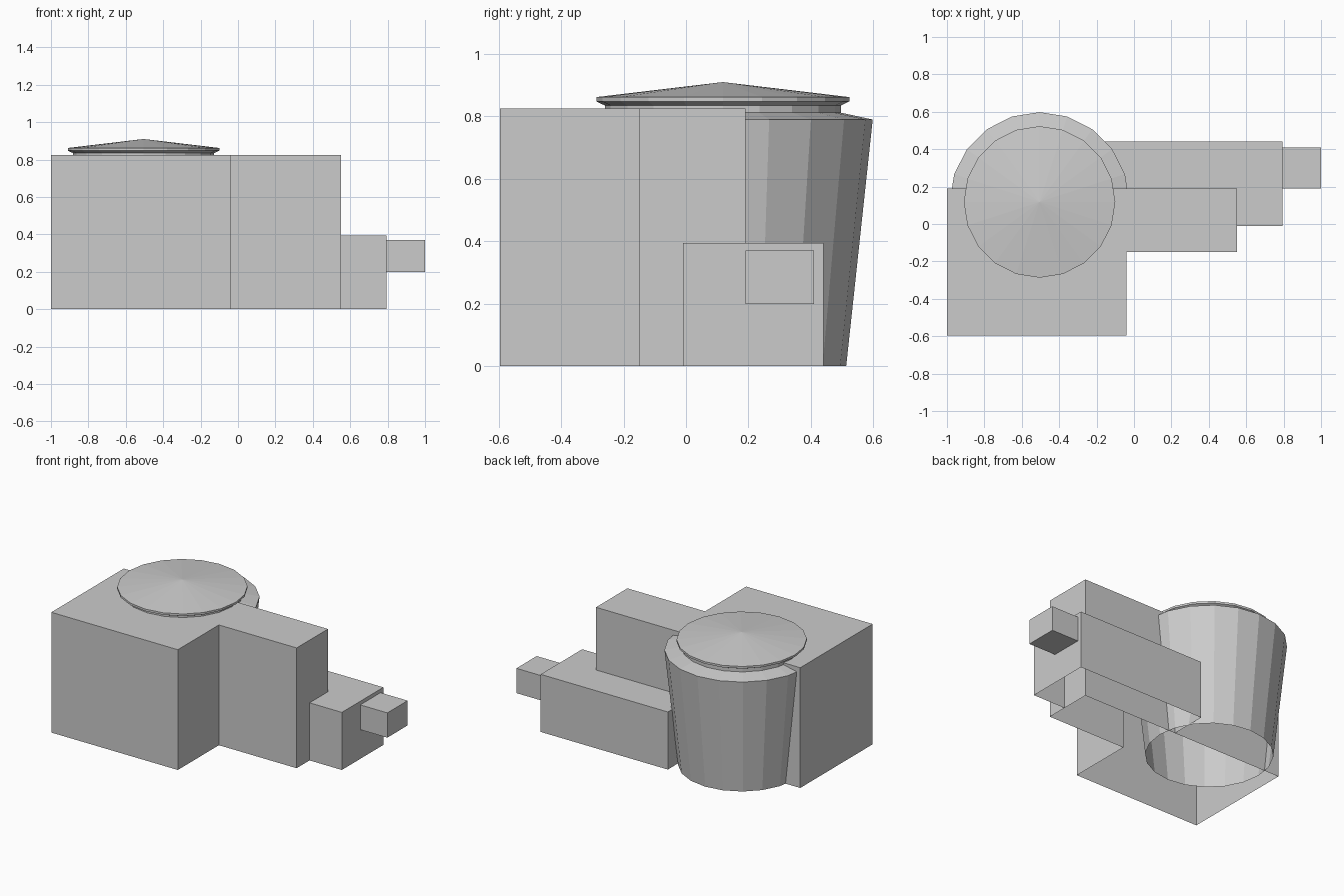
import bpy, bmesh, math

cube = bpy.data.objects.get("Cube")
if cube:
    bpy.data.objects.remove(cube, do_unlink=True)

# Single plain grey for everything
grey = bpy.data.materials.new("light_grey")
grey.use_nodes = True
colour = (0.6, 0.6, 0.6, 1)
grey.diffuse_color = colour
grey.node_tree.nodes["Principled BSDF"].inputs["Base Color"].default_value = colour


def finish(name, bm):
    mesh = bpy.data.meshes.new(name)
    bm.to_mesh(mesh)
    bm.free()
    mesh.materials.append(grey)
    obj = bpy.data.objects.new(name, mesh)
    bpy.context.collection.objects.link(obj)
    return obj


def block(name, outline, z0, z1, floor=False):
    """Extrude a counter-clockwise footprint; the underside is open unless floor is set."""
    bm = bmesh.new()
    low = [bm.verts.new((x, y, z0)) for x, y in outline]
    high = [bm.verts.new((x, y, z1)) for x, y in outline]
    n = len(outline)
    for i in range(n):
        j = (i + 1) % n
        bm.faces.new((low[i], low[j], high[j], high[i]))
    bm.faces.new(high)
    if floor:
        bm.faces.new(low[::-1])
    return finish(name, bm)


def turned(name, centre, profile, apex, sides=20):
    """Stack rings of (radius, height) and close the top with a cone."""
    bm = bmesh.new()
    cx, cy = centre
    rings = []
    for r, z in profile:
        angles = [math.tau * i / sides for i in range(sides)]
        rings.append([bm.verts.new((cx + r * math.cos(a), cy + r * math.sin(a), z)) for a in angles])
    tip = bm.verts.new((cx, cy, apex))
    for i in range(sides):
        j = (i + 1) % sides
        for a, b in zip(rings, rings[1:]):
            bm.faces.new((a[i], a[j], b[j], b[i]))
        bm.faces.new((rings[-1][i], rings[-1][j], tip))
    return finish(name, bm)


# Tall L-shaped building
block("main_building", [(-1, -0.595), (-0.04, -0.595), (-0.04, -0.15),
                        (0.55, -0.15), (0.55, 0.19), (-1, 0.19)], 0, 0.825)

# Low wing wrapping the rear corner
block("low_wing", [(0.55, -0.01), (0.795, -0.01), (0.795, 0.44),
                   (-0.17, 0.44), (-0.17, 0.19), (0.55, 0.19)], 0, 0.395)

# Small raised box at the end of the wing
block("end_box", [(0.795, 0.19), (1, 0.19), (1, 0.41), (0.795, 0.41)], 0.2, 0.37, floor=True)

# Flared round tower with shoulder, neck and conical lid
turned("round_tower", (-0.505, 0.118),
       [(0.395, 0), (0.48, 0.79), (0.378, 0.812), (0.378, 0.835),
        (0.405, 0.848), (0.405, 0.862)], 0.91)
